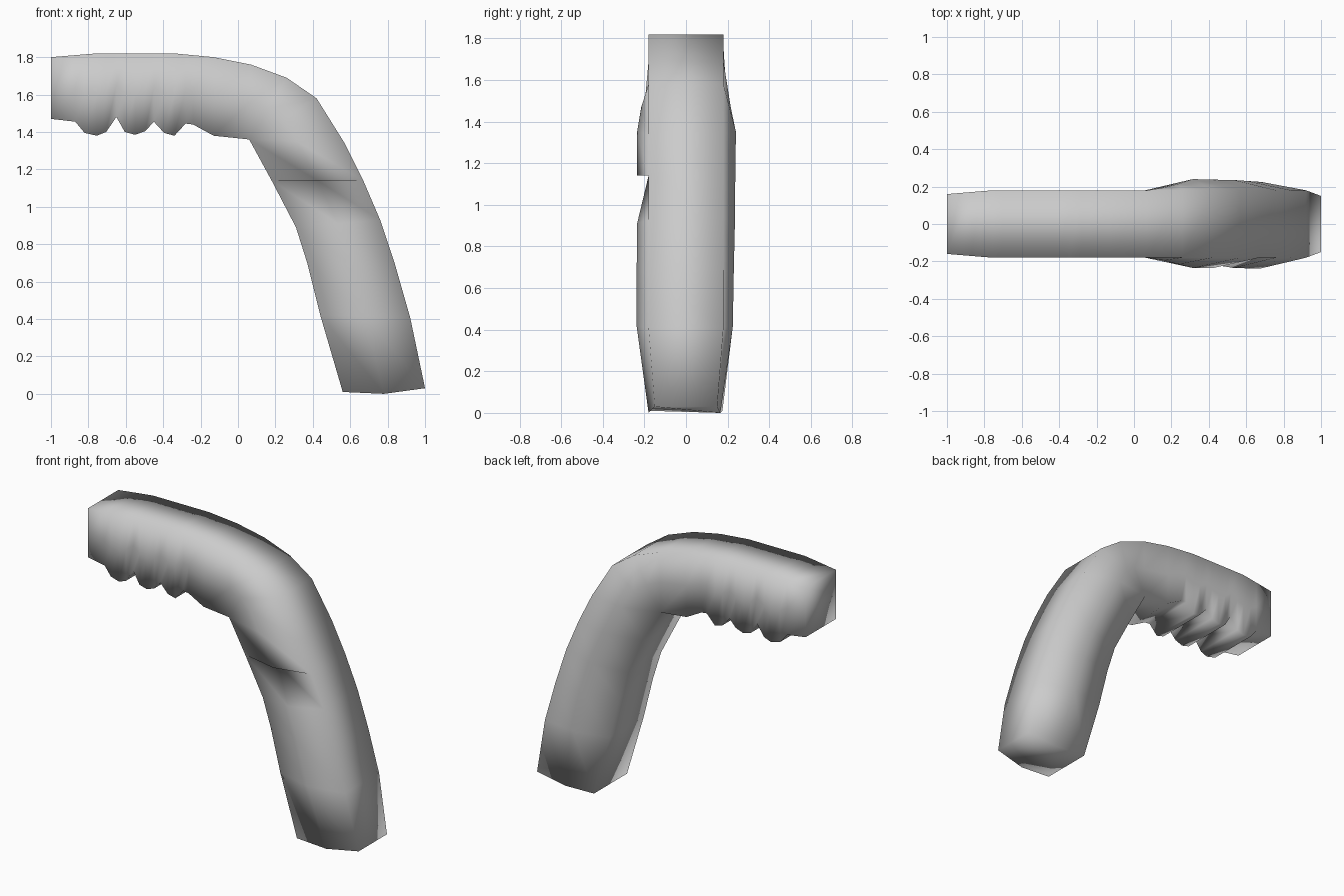
import bpy, bmesh

if "Cube" in bpy.data.objects:
    bpy.data.objects.remove(bpy.data.objects["Cube"])

# Lower edge of the horizontal bar, with three finger ridges (x, z)
ridges = [(-1, 1.47), (-.87, 1.455), (-.82, 1.395), (-.755, 1.38), (-.705, 1.40),
          (-.65, 1.48), (-.605, 1.40), (-.55, 1.385), (-.495, 1.405), (-.45, 1.455),
          (-.395, 1.395), (-.34, 1.38), (-.28, 1.445), (-.24, 1.44), (-.13, 1.38)]
# Upper edge of the bar (x, z)
top = [(-1, 1.80), (-.76, 1.82), (-.34, 1.82), (-.13, 1.80)]
# Bend and leg: inner x, z, outer x, z, front and back side bulge
leg = [(.06, 1.36, .07, 1.76, .18, .18), (.06, 1.36, .26, 1.69, .195, .195),
       (.06, 1.36, .42, 1.58, .215, .215), (.06, 1.36, .57, 1.34, .235, .24),
       (.18, 1.14, .67, 1.14, .235, .237),
       (.18, 1.14, .67, 1.14, .18, .237),   # step cut in the front side
       (.31, .89, .76, .93, .235, .235), (.37, .70, .84, .69, .237, .23),
       (.44, .42, .92, .41, .237, .225)]


def lerp(table, x):
    for (a, za), (b, zb) in zip(table, table[1:]):
        if x <= b:
            return za + (zb - za) * (x - a) / (b - a)
    return table[-1][1]


def section(xi, zi, xo, zo, front, back, wi=.18, wo=.18, drop=0):
    # Six-point cross-section: four corners and one bulge point per side
    xm, zm = (xi + xo) / 2, (zi + zo) / 2 - drop
    return [(xi, -wi, zi), (xm, -front, zm), (xo, -wo, zo),
            (xo, wo, zo), (xm, back, zm), (xi, wi, zi)]


sections = []
for x, z in ridges:
    w = lerp([(-1, .16), (-.76, .18), (0, .18)], x)
    sections.append(section(x, z, x, lerp(top, x), w, w, w, w))
sections += [section(*s) for s in leg]
sections.append(section(.56, .01, 1, .03, .18, .165, .175, .15, .02))

# Loft the handle and cap its ends
bm = bmesh.new()
rings = [[bm.verts.new(p) for p in s] for s in sections]
for a, b in zip(rings, rings[1:]):
    for i in range(6):
        j = (i + 1) % 6
        bm.faces.new((a[i], a[j], b[j], b[i]))
bm.faces.new(rings[0])
bm.faces.new(rings[-1][::-1])
bmesh.ops.remove_doubles(bm, verts=bm.verts, dist=.0005)
bmesh.ops.recalc_face_normals(bm, faces=bm.faces)
for f in bm.faces:
    f.smooth = True
mesh = bpy.data.meshes.new("handle")
bm.to_mesh(mesh)
bm.free()
handle = bpy.data.objects.new("handle", mesh)
bpy.context.collection.objects.link(handle)
